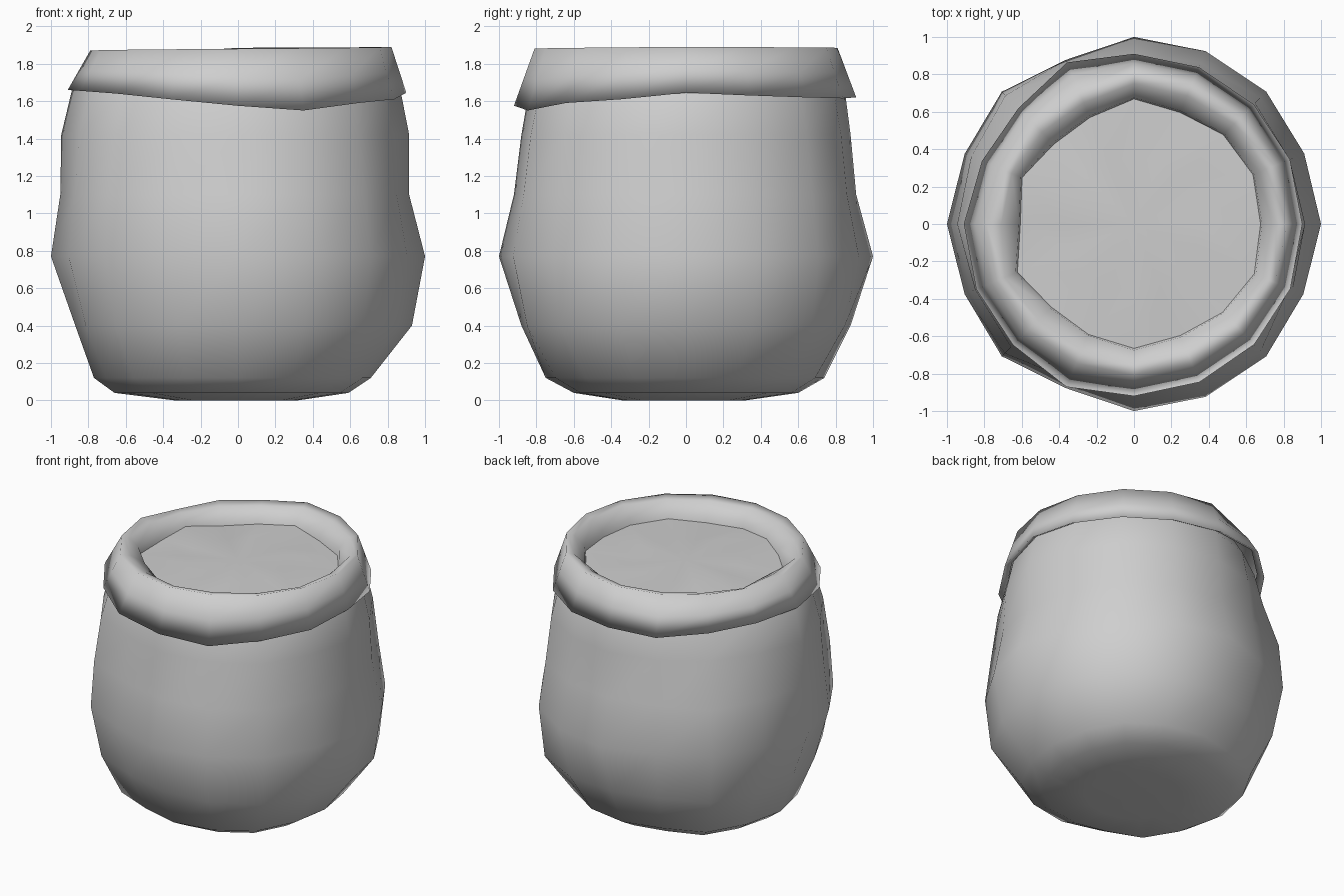
import bpy
import bmesh
import math

if "Cube" in bpy.data.objects:
    bpy.data.objects.remove(bpy.data.objects["Cube"])

SIDES = 16
GREY = (0.62, 0.62, 0.62, 1)

cloth = bpy.data.materials.new("pale_grey")
cloth.use_nodes = True
cloth.diffuse_color = GREY
cloth.node_tree.nodes["Principled BSDF"].inputs["Base Color"].default_value = GREY


def blend(values, i):
    """Blend values given at +x, +y, -x, -y around the ring."""
    q, r = divmod(i * 4 / SIDES, 1)
    a, b = values[int(q) % 4], values[(int(q) + 1) % 4]
    return a + (b - a) * r


def build(name, rings, start=None, end=None, angle=80):
    """Skin a list of rings of points, with optional centre points as caps."""
    bm = bmesh.new()
    loops = [[bm.verts.new(p) for p in ring] for ring in rings]
    for low, high in zip(loops, loops[1:]):
        for i in range(SIDES):
            j = (i + 1) % SIDES
            bm.faces.new((low[i], low[j], high[j], high[i]))
    for centre, loop, flip in ((start, loops[0], True), (end, loops[-1], False)):
        if centre:
            c = bm.verts.new(centre)
            for i in range(SIDES):
                a, b = loop[i], loop[(i + 1) % SIDES]
                bm.faces.new((b, a, c) if flip else (a, b, c))
    mesh = bpy.data.meshes.new(name)
    bm.to_mesh(mesh)
    bm.free()
    mesh.materials.append(cloth)
    obj = bpy.data.objects.new(name, mesh)
    bpy.context.collection.objects.link(obj)
    bpy.ops.object.select_all(action="DESELECT")
    obj.select_set(True)
    bpy.context.view_layer.objects.active = obj
    bpy.ops.object.shade_smooth_by_angle(angle=math.radians(angle))


def ring(radius, height):
    """Radius and height are functions of the side index."""
    points = []
    for i in range(SIDES):
        t = math.tau * i / SIDES
        points.append((radius(i) * math.cos(t), radius(i) * math.sin(t), height(i)))
    return points


# Sack body: height, diagonal swell, then radius towards +x, +y, -x, -y
body_profile = [
    (0.00, 0.00, (0.32, 0.32, 0.34, 0.34)),
    (0.04, 0.04, (0.59, 0.60, 0.66, 0.60)),
    (0.12, 0.04, (0.71, 0.74, 0.77, 0.75)),
    (0.40, 0.06, (0.93, 0.88, 0.87, 0.88)),
    (0.77, 0.00, (1.00, 1.00, 1.00, 1.00)),
    (1.10, 0.045, (0.915, 0.91, 0.95, 0.92)),
    (1.42, 0.02, (0.915, 0.88, 0.945, 0.88)),
    (1.65, 0.00, (0.87, 0.85, 0.89, 0.84)),
    (1.76, 0.00, (0.80, 0.79, 0.80, 0.79)),
]
DENTS = {5: 0.95, 11: 0.95, 1: 0.985, 7: 0.98, 9: 0.98, 15: 0.98}
NECK_DENTS = {6: 0.93, 7: 0.96}


def body_radius(i, z, swell, radii):
    bulge = 1 + swell * math.sin(2 * math.tau * i / SIDES) ** 2
    neck = NECK_DENTS.get(i, 1) if z > 1.2 else 1
    return blend(radii, i) * DENTS.get(i, 1) * bulge * neck


body = [ring(lambda i: body_radius(i, z, swell, radii), lambda i: z)
        for z, swell, radii in body_profile]
build("sack_body", body, start=(0, 0, 0.03))

# Rolled cuff: uneven hem outside, folded over into the opening
HEM = [1.645, 1.63, 1.62, 1.615, 1.62, 1.62, 1.63, 1.65,
       1.66, 1.655, 1.64, 1.61, 1.575, 1.55, 1.59, 1.61]
MOUTH = [0.68, 0.69, 0.68, 0.65, 0.67, 0.62, 0.61, 0.65,
         0.61, 0.68, 0.63, 0.64, 0.67, 0.65, 0.67, 0.70]
SLUMP = {5: 0.04, 6: 0.04, 7: 0.05}
HEM_SHIFT = {5: 0.025, 6: -0.035, 7: -0.03, 11: 0.025}
hem_radius = (0.90, 0.91, 0.91, 0.92)
top_radius = (0.82, 0.81, 0.79, 0.81)
top_height = (1.89, 1.885, 1.87, 1.88)


def hem(i):
    return blend(hem_radius, i) + HEM_SHIFT.get(i, 0)


def top(i):
    return blend(top_radius, i) - SLUMP.get(i, 0)


def crest(i):
    return blend(top_height, i) - SLUMP.get(i, 0) * 0.4


cuff = [
    ring(lambda i: hem(i) - 0.05, lambda i: HEM[i] + 0.03),
    ring(hem, lambda i: HEM[i]),
    ring(lambda i: (hem(i) + top(i)) / 2 + SLUMP.get(i, 0) * 0.3,
         lambda i: (HEM[i] + crest(i)) / 2),
    ring(top, crest),
    ring(lambda i: (top(i) + MOUTH[i]) / 2 + 0.01, lambda i: crest(i) - 0.015),
    ring(lambda i: MOUTH[i] + 0.005, lambda i: 1.80),
    ring(lambda i: MOUTH[i] - 0.01, lambda i: 1.72),
]
build("rolled_cuff", cuff, angle=180)

# Contents: gently lumpy surface just below the rim
contents = [
    ring(lambda i: MOUTH[i], lambda i: 1.755 + 0.012 * math.sin(i * 1.9)),
    ring(lambda i: 0.36, lambda i: 1.765 + 0.015 * math.cos(i * 2.6)),
]
build("sack_contents", contents, end=(0, 0, 1.77))
